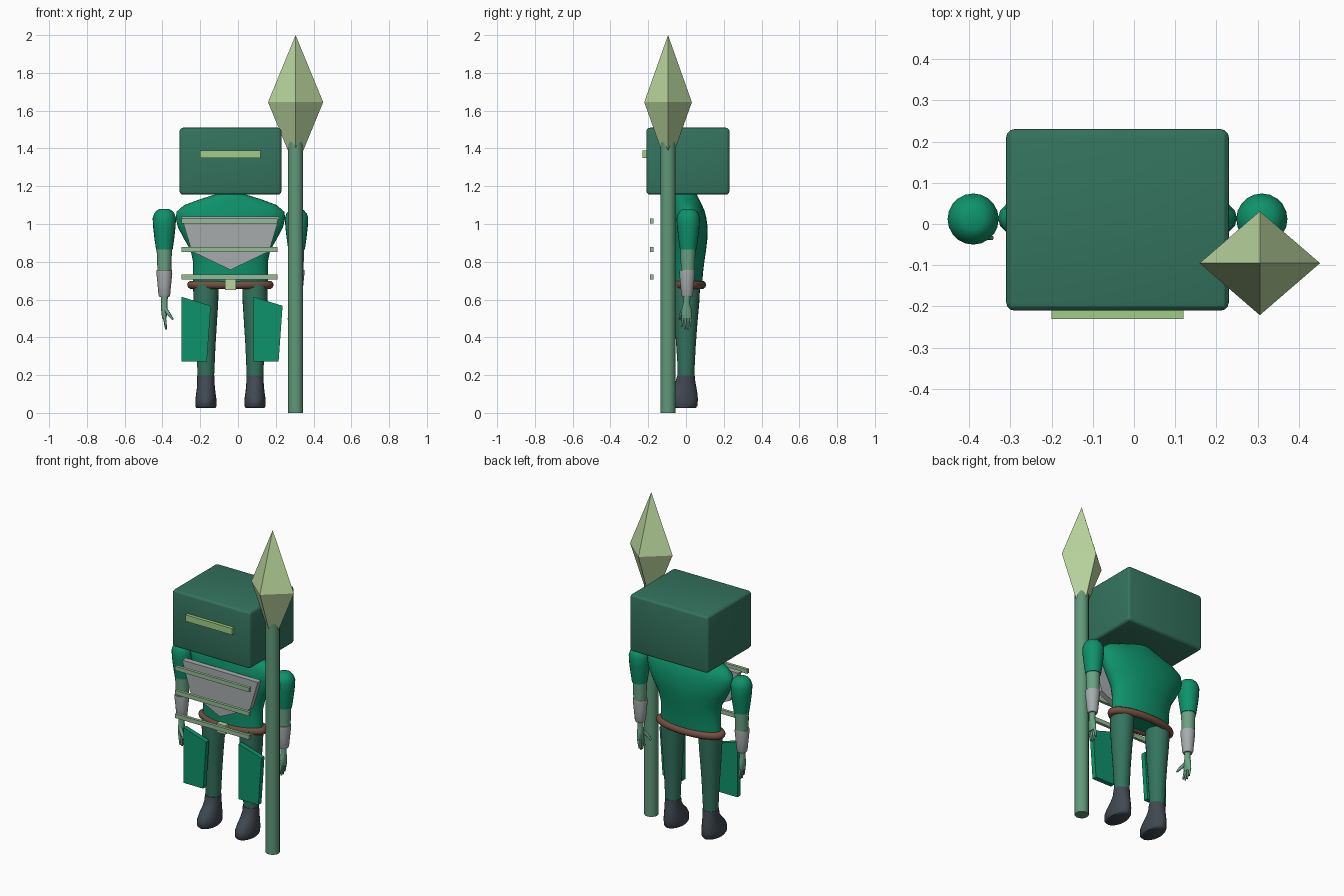
import bpy, bmesh, math
from mathutils import Vector

if "Cube" in bpy.data.objects:
    bpy.data.objects.remove(bpy.data.objects["Cube"])

AXIS = -0.04          # body mirror line


def material(name, r, g, b):
    lin = [(c / 255 / 12.92) if c < 11 else ((c / 255 + 0.055) / 1.055) ** 2.4 for c in (r, g, b)]
    m = bpy.data.materials.new(name)
    m.use_nodes = True
    m.diffuse_color = (*lin, 1)
    m.node_tree.nodes["Principled BSDF"].inputs["Base Color"].default_value = (*lin, 1)
    return m


DARK = material("dark green", 52, 115, 94)
TUNIC = material("tunic green", 14, 146, 106)
VISOR = material("visor lime", 160, 204, 134)
TIP = material("pale lime", 187, 214, 158)
BAR = material("sage", 150, 188, 150)
STEEL = material("steel grey", 167, 171, 172)
BOOT = material("charcoal", 64, 72, 80)
LEATHER = material("brown leather", 116, 78, 66)
WOOD = material("shaft green", 96, 152, 122)
SKIN = material("skin green", 106, 162, 132)


def finish(name, bm, mat, smooth=None):
    bmesh.ops.recalc_face_normals(bm, faces=bm.faces[:])
    me = bpy.data.meshes.new(name)
    bm.to_mesh(me)
    bm.free()
    me.materials.append(mat)
    ob = bpy.data.objects.new(name, me)
    bpy.context.collection.objects.link(ob)
    if smooth:
        bpy.ops.object.select_all(action='DESELECT')
        ob.select_set(True)
        bpy.context.view_layer.objects.active = ob
        bpy.ops.object.shade_smooth_by_angle(angle=math.radians(smooth))
    return ob


def box(name, lo, hi, mat, bevel=0):
    bm = bmesh.new()
    bmesh.ops.create_cube(bm, size=1)
    for v in bm.verts:
        v.co = [(a + b) / 2 + c * (b - a) for a, b, c in zip(lo, hi, v.co)]
    if bevel:
        bmesh.ops.bevel(bm, geom=bm.edges[:], offset=bevel, segments=3, profile=0.5, affect='EDGES')
    return finish(name, bm, mat, 25 if bevel else None)


def plate(name, outline, y0, y1, mat):
    """Extrude an x-z outline from y0 to y1."""
    bm = bmesh.new()
    face = bm.faces.new([bm.verts.new((x, y0, z)) for x, z in outline])
    new = bmesh.ops.extrude_face_region(bm, geom=[face])["geom"]
    bmesh.ops.translate(bm, vec=(0, y1 - y0, 0), verts=[g for g in new if isinstance(g, bmesh.types.BMVert)])
    return finish(name, bm, mat)


def loft(name, rings, mat, cx, sides=24, angle=50):
    """Stack ellipses given as (z, half width, front y, back y)."""
    bm = bmesh.new()
    loops = []
    for z, rx, y0, y1 in rings:
        turn = [math.tau * i / sides for i in range(sides)]
        loops.append([bm.verts.new((cx + rx * math.cos(t), (y0 + y1) / 2 + (y1 - y0) / 2 * math.sin(t), z))
                      for t in turn])
    for a, b in zip(loops, loops[1:]):
        for i in range(sides):
            j = (i + 1) % sides
            bm.faces.new((a[i], a[j], b[j], b[i]))
    bm.faces.new(loops[0])
    bm.faces.new(loops[-1])
    return finish(name, bm, mat, angle)


def round_loft(name, profile, mat, cx, cy):
    return loft(name, [(z, r, cy - r, cy + r) for z, r in profile], mat, cx, 20)


def finger(name, start, end, r0, r1, mat):
    a, b = Vector(start), Vector(end)
    bm = bmesh.new()
    bmesh.ops.create_cone(bm, cap_ends=True, segments=8, radius1=r0, radius2=r1, depth=(b - a).length)
    bmesh.ops.rotate(bm, verts=bm.verts[:], matrix=(b - a).to_track_quat('Z', 'Y').to_matrix())
    bmesh.ops.translate(bm, vec=(a + b) / 2, verts=bm.verts[:])
    return finish(name, bm, mat, 50)


# Head block and visor slit
box("head", (-0.31, -0.21, 1.155), (0.23, 0.23, 1.51), DARK, 0.02)
box("visor", (-0.2, -0.23, 1.35), (0.12, -0.2, 1.39), VISOR)

# Torso
loft("torso", [(0.67, 0.2, -0.075, 0.085), (0.74, 0.198, -0.075, 0.09), (0.8, 0.198, -0.078, 0.097),
               (0.86, 0.21, -0.08, 0.106), (0.92, 0.245, -0.083, 0.113), (0.98, 0.277, -0.083, 0.115),
               (1.03, 0.29, -0.08, 0.108), (1.065, 0.285, -0.075, 0.1), (1.1, 0.245, -0.07, 0.085),
               (1.13, 0.165, -0.065, 0.07), (1.155, 0.085, -0.06, 0.058), (1.17, 0.07, -0.05, 0.05)],
     TUNIC, AXIS, 32, 60)

# Breastplate with the bars floating in front
plate("breastplate", [(-0.3, 1.04), (0.22, 1.04), (0.165, 0.855), (AXIS, 0.757), (-0.245, 0.855)],
      -0.12, -0.085, STEEL)
for i, z in enumerate((0.72, 0.866, 1.016)):
    box(f"chest_bar_{i + 1}", (-0.3, -0.19, z - 0.013), (0.21, -0.172, z + 0.013), BAR)

# Belt and buckle
bm = bmesh.new()
n, m = 36, 10
grid = []
for i in range(n):
    u = math.tau * i / n
    row = []
    for j in range(m):
        v = math.tau * j / m
        k = 0.022 * math.cos(v)
        row.append(bm.verts.new((AXIS + (0.207 + k) * math.cos(u), 0.01 + (0.075 + k) * math.sin(u),
                                 0.678 + 0.022 * math.sin(v))))
    grid.append(row)
for i in range(n):
    for j in range(m):
        p, q = (i + 1) % n, (j + 1) % m
        bm.faces.new((grid[i][j], grid[p][j], grid[p][q], grid[i][q]))
finish("belt", bm, LEATHER, 60)
box("buckle", (-0.07, -0.11, 0.65), (-0.01, -0.08, 0.705), TIP)

# Thigh guards, both of the same slanted cut
for side, dx in (("right", 0), ("left", 0.38)):
    plate(f"{side}_thigh_guard",
          [(x + dx, z) for x, z in ((-0.3, 0.615), (-0.144, 0.567), (-0.165, 0.272), (-0.3, 0.272))],
          -0.107, -0.077, TUNIC)

for side, s in (("right", -1), ("left", 1)):
    # Legs and boots
    leg_x = AXIS + s * 0.13
    loft(f"{side}_leg", [(0.18, 0.043, -0.043, 0.043), (0.27, 0.047, -0.046, 0.047),
                         (0.36, 0.051, -0.052, 0.052), (0.47, 0.058, -0.06, 0.06),
                         (0.58, 0.065, -0.066, 0.07), (0.68, 0.068, -0.068, 0.075)], DARK, leg_x)
    loft(f"{side}_boot", [(0.025, 0.05, -0.118, 0.05), (0.036, 0.056, -0.13, 0.06),
                          (0.07, 0.056, -0.13, 0.063), (0.1, 0.052, -0.112, 0.061),
                          (0.13, 0.048, -0.08, 0.056), (0.16, 0.046, -0.057, 0.05),
                          (0.197, 0.046, -0.047, 0.046)], BOOT, leg_x, 24, 60)
    # Arms
    arm_x = AXIS + s * 0.35
    round_loft(f"{side}_upper_arm", [(0.865, 0.044), (0.92, 0.052), (0.98, 0.059), (1.03, 0.062),
                                     (1.055, 0.054), (1.072, 0.04), (1.08, 0.025)], TUNIC, arm_x, 0.012)
    round_loft(f"{side}_forearm", [(0.72, 0.036), (0.8, 0.038), (0.87, 0.041)], SKIN, arm_x, 0.01)
    round_loft(f"{side}_bracer", [(0.613, 0.026), (0.625, 0.031), (0.68, 0.036), (0.74, 0.042),
                                  (0.756, 0.041)], STEEL, arm_x, 0.006)
    # Hand with four fingers and a thumb
    loft(f"{side}_hand", [(0.5, 0.011, -0.022, 0.03), (0.525, 0.015, -0.026, 0.032),
                          (0.555, 0.018, -0.022, 0.028), (0.58, 0.017, -0.014, 0.02),
                          (0.62, 0.019, -0.014, 0.024)], SKIN, arm_x, 16)
    for i in range(4):
        y = -0.016 + 0.0135 * i
        tip = 0.455 if i in (0, 3) else 0.442
        finger(f"{side}_finger_{i + 1}", (arm_x, y, 0.51), (arm_x - s * 0.009, y * 1.25 - 0.003, tip),
               0.0085, 0.005, SKIN)
    finger(f"{side}_thumb", (arm_x - s * 0.005, -0.012, 0.55), (arm_x - s * 0.03, -0.03, 0.515),
           0.011, 0.009, SKIN)
    finger(f"{side}_thumb_tip", (arm_x - s * 0.028, -0.029, 0.518), (arm_x - s * 0.046, -0.034, 0.494),
           0.009, 0.005, SKIN)

# Spear: round shaft and four-sided diamond head
SX, SY = 0.305, -0.095
round_loft("spear_shaft", [(0, 0.04), (1.435, 0.04)], WOOD, SX, SY)
bm = bmesh.new()
ring = [bm.verts.new((SX + dx, SY + dy, 1.645)) for dx, dy in ((0.146, 0), (0, 0.126), (-0.146, 0), (0, -0.126))]
for z in (2.0, 1.29):
    apex = bm.verts.new((SX, SY, z))
    for i in range(4):
        bm.faces.new((ring[i], ring[(i + 1) % 4], apex))
finish("spear_head", bm, TIP)
